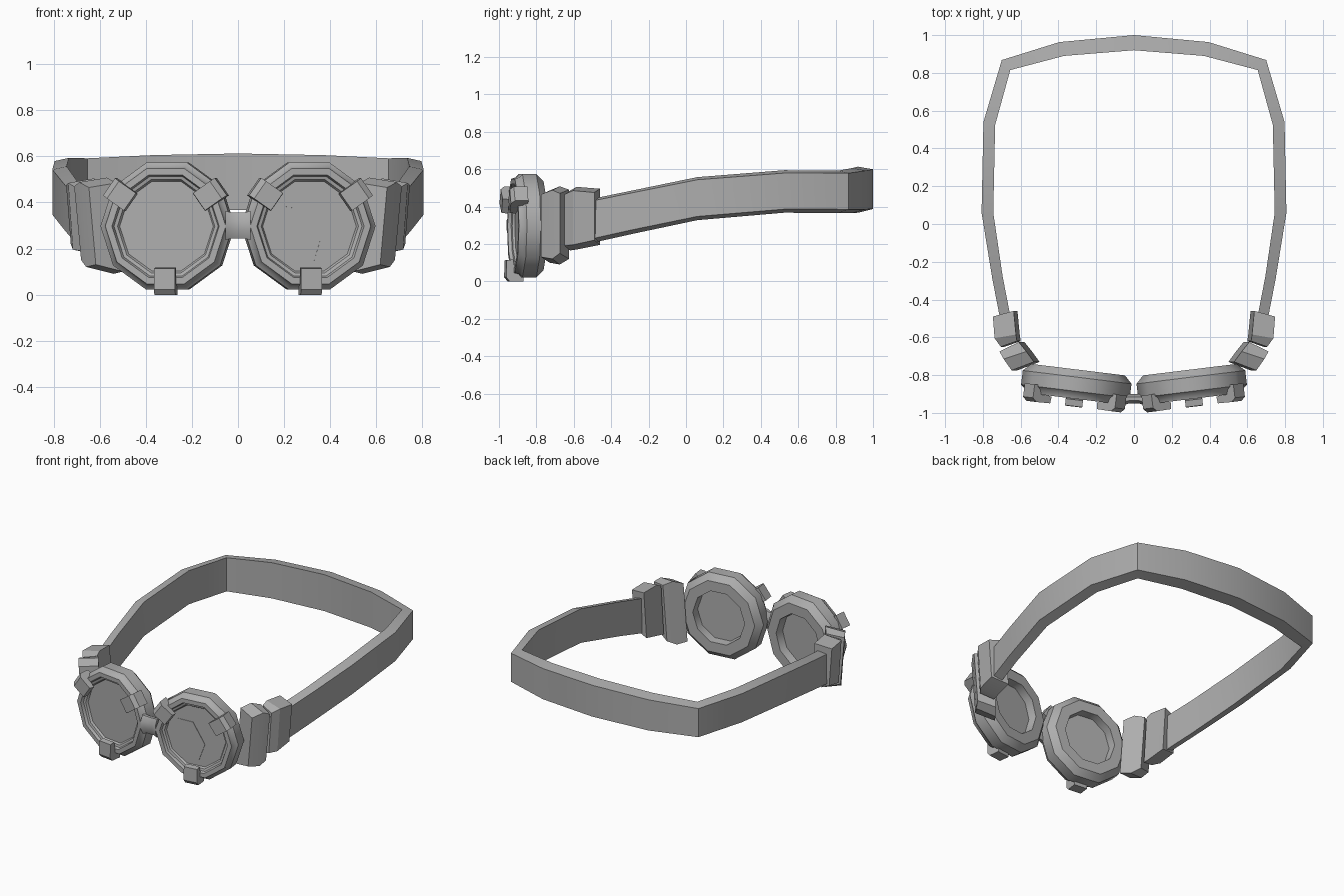
import bpy, bmesh, math
from mathutils import Matrix, Vector

if "Cube" in bpy.data.objects:
    bpy.data.objects.remove(bpy.data.objects["Cube"])

grey = bpy.data.materials.new("plain grey")
grey.diffuse_color = (0.42, 0.42, 0.42, 1)
grey.use_nodes = True
grey.node_tree.nodes["Principled BSDF"].inputs["Base Color"].default_value = grey.diffuse_color

# Placement of one eyepiece: local x = sideways, y = depth behind the rim, z = up
EYE = Matrix.Translation((0.315, -0.925, 0.297)) @ Matrix.Rotation(math.radians(7), 4, 'Z')


def finish(name, bm, angle=30, mirror=True):
    bmesh.ops.recalc_face_normals(bm, faces=bm.faces)
    mesh = bpy.data.meshes.new(name)
    bm.to_mesh(mesh)
    bm.free()
    mesh.materials.append(grey)
    mesh.shade_smooth()
    mesh.set_sharp_from_angle(angle=math.radians(angle))
    obj = bpy.data.objects.new(name, mesh)
    bpy.context.collection.objects.link(obj)
    if mirror:
        mod = obj.modifiers.new("mirror", 'MIRROR')
        mod.use_clip = True
        mod.merge_threshold = 0.0005
    return obj


def bridge_rings(bm, rings, cap_start=True, cap_end=True):
    n = len(rings[0])
    for a, b in zip(rings, rings[1:]):
        for i in range(n):
            j = (i + 1) % n
            bm.faces.new((a[i], a[j], b[j], b[i]))
    if cap_start:
        bm.faces.new(rings[0])
    if cap_end:
        bm.faces.new(rings[-1])


def band(name, sections, slant_top, slant_bottom, lean=0.0, open_end=False):
    """Loft a four-sided band: each section is outer x, y, inner x, y, top, bottom."""
    bm = bmesh.new()
    rings = []
    for xo, yo, xi, yi, top, bottom in sections:
        rings.append([bm.verts.new(p) for p in (
            (xo, yo, top - slant_top), (xo - lean, yo, bottom + slant_bottom),
            (xi - lean, yi, bottom), (xi, yi, top))])
    bridge_rings(bm, rings, cap_end=not open_end)
    return finish(name, bm)


# Eyepieces: ten-sided turned profile, recessed glass front and back
profile = [(0.205, 0.035), (0.213, 0.022), (0.228, 0.018), (0.235, 0.0), (0.264, 0.0),
           (0.272, 0.025), (0.29, 0.04), (0.29, 0.115), (0.25, 0.155), (0.18, 0.155), (0.175, 0.10)]
bm = bmesh.new()
rings = []
for r, d in profile:
    rings.append([bm.verts.new((r * math.cos(i * math.pi / 5), d, r * math.sin(i * math.pi / 5)))
                  for i in range(10)])
bridge_rings(bm, rings)
bm.transform(EYE)
finish("eyepieces", bm, angle=37)

# Rim clips: a hooked plate over the front of the rim, three per eyepiece
hook = [(0.18, -0.005), (0.185, -0.04), (0.275, -0.042), (0.299, -0.022),
        (0.299, 0.05), (0.27, 0.05), (0.25, 0.01)]
bm = bmesh.new()
for degrees in (35, 145, 270):
    turn = EYE @ Matrix.Rotation(-math.radians(degrees), 4, 'Y')
    rings = [[bm.verts.new(turn @ Vector((r, d, w))) for r, d in hook] for w in (-0.046, 0.046)]
    bridge_rings(bm, rings)
finish("rim_clips", bm)

# Crack on one glass: thin bent sliver
path = [(-0.13, 0.092), (-0.03, 0.082), (0.055, -0.05), (0.02, -0.155)]
bm = bmesh.new()
rings = []
for (x, z), w in zip(path, (0.002, 0.009, 0.007, 0.002)):
    rings.append([bm.verts.new(EYE @ Vector(p)) for p in (
        (x - w, 0.036, z - w), (x - w, 0.032, z - w), (x + w, 0.032, z + w), (x + w, 0.036, z + w))])
bridge_rings(bm, rings)
finish("glass_crack", bm, mirror=False)

# Nose bridge: waisted link between the eyepieces
bm = bmesh.new()
rings = []
for x, y, h, t in ((-0.055, -0.93, 0.065, 0.032), (-0.025, -0.925, 0.058, 0.026),
                   (0.025, -0.925, 0.058, 0.026), (0.055, -0.93, 0.065, 0.032)):
    rings.append([bm.verts.new((x, y + t * math.cos(a), 0.3 + h * math.sin(a) * 1.05))
                  for a in [math.pi / 8 + k * math.pi / 4 for k in range(8)]])
bridge_rings(bm, rings)
finish("nose_bridge", bm, mirror=False)

# Hinge blocks beside the eyepieces
band("hinge_block", [(0.648, -0.775, 0.53, -0.73, 0.485, 0.10),
                     (0.69, -0.715, 0.57, -0.675, 0.508, 0.09),
                     (0.712, -0.675, 0.61, -0.625, 0.49, 0.12)], 0.02, 0.03, 0.03)

# Strap buckles
band("strap_buckle", [(0.705, -0.65, 0.62, -0.62, 0.485, 0.165),
                      (0.738, -0.605, 0.625, -0.585, 0.505, 0.17),
                      (0.747, -0.49, 0.637, -0.46, 0.495, 0.195)], 0.02, 0.025, 0.02)

# Head strap: rises toward the back of the head
band("head_strap", [(0.695, -0.58, 0.645, -0.56, 0.43, 0.19),
                    (0.715, -0.47, 0.66, -0.46, 0.45, 0.215),
                    (0.75, -0.29, 0.695, -0.28, 0.487, 0.255),
                    (0.807, 0.06, 0.745, 0.06, 0.557, 0.327),
                    (0.797, 0.54, 0.735, 0.525, 0.594, 0.367),
                    (0.70, 0.868, 0.655, 0.815, 0.592, 0.365),
                    (0.395, 0.963, 0.37, 0.89, 0.606, 0.365),
                    (0.0, 1.0, 0.0, 0.92, 0.613, 0.367)], 0.014, 0.02, open_end=True)
